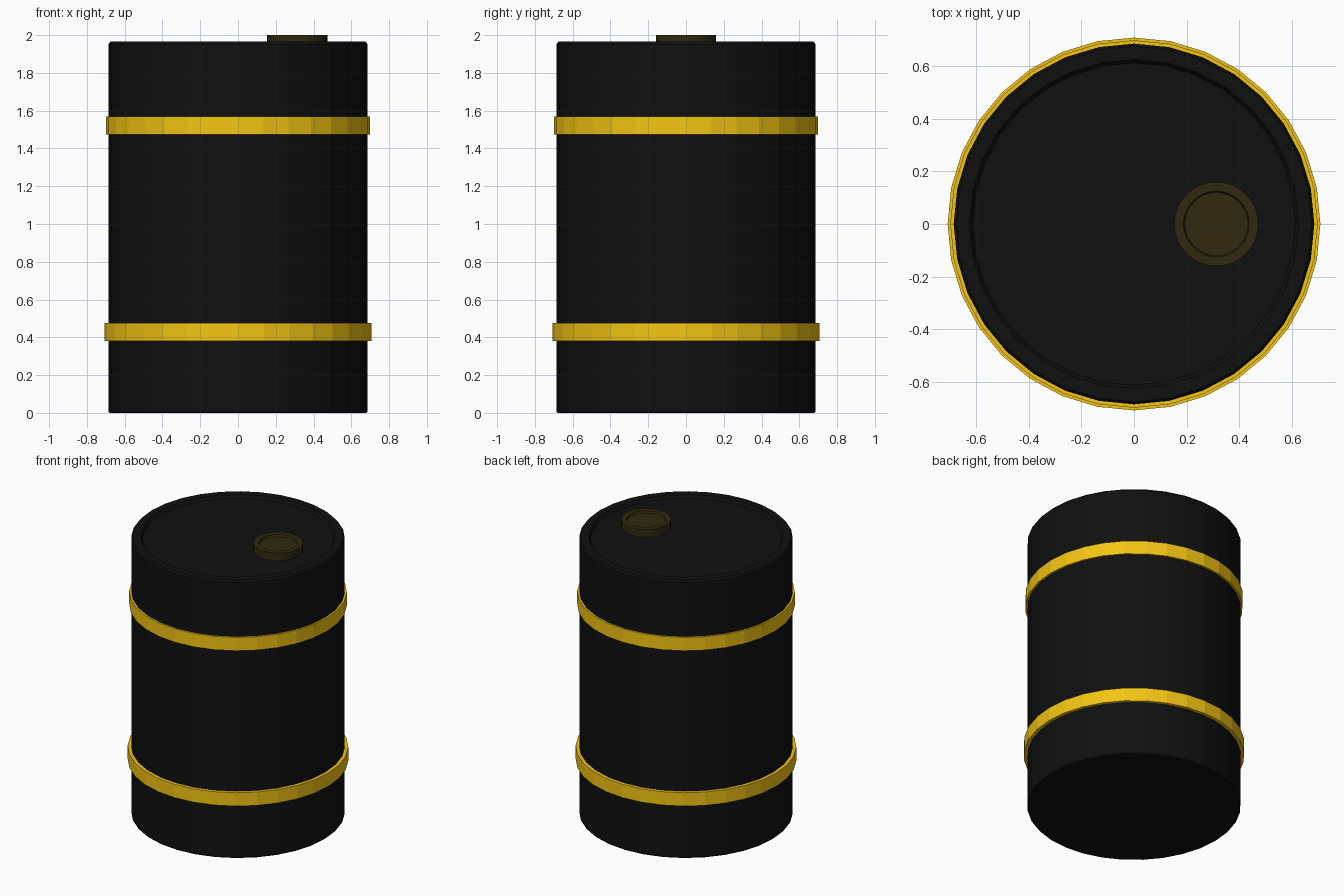
import bpy, bmesh
from math import cos, sin, pi

if "Cube" in bpy.data.objects:
    bpy.data.objects.remove(bpy.data.objects["Cube"])

SIDES = 32


def material(name, rgb):
    m = bpy.data.materials.new(name)
    m.diffuse_color = (*rgb, 1)
    m.use_nodes = True
    m.node_tree.nodes["Principled BSDF"].inputs["Base Color"].default_value = m.diffuse_color
    return m


def lathe(name, profile, mat, x=0.0, closed=False):
    """Revolve (radius, z) points; open profiles are capped at both ends."""
    bm = bmesh.new()
    rings = [[bm.verts.new((r * cos(2 * pi * i / SIDES), r * sin(2 * pi * i / SIDES), z))
              for i in range(SIDES)] for r, z in profile]
    pairs = list(zip(rings, rings[1:]))
    if closed:
        pairs.append((rings[-1], rings[0]))
    else:
        bm.faces.new(rings[0])
        bm.faces.new(rings[-1])
    for a, b in pairs:
        for i in range(SIDES):
            j = (i + 1) % SIDES
            bm.faces.new((a[i], a[j], b[j], b[i]))
    bmesh.ops.recalc_face_normals(bm, faces=bm.faces)
    mesh = bpy.data.meshes.new(name)
    bm.to_mesh(mesh)
    bm.free()
    mesh.materials.append(mat)
    ob = bpy.data.objects.new(name, mesh)
    ob.location.x = x
    bpy.context.collection.objects.link(ob)
    return ob


black = material("black_paint", (0.005, 0.005, 0.005))
yellow = material("yellow_paint", (0.9, 0.56, 0.006))
brass = material("dark_brass", (0.03, 0.022, 0.005))

# Drum body with softened edges and a recessed lid
lathe("barrel_body", [(0.68, 0), (0.685, 0.006), (0.685, 1.953), (0.675, 1.965),
                      (0.625, 1.965), (0.612, 1.945)], black)

# Two raised hoops
for name, radius, z in (("lower_band", 0.708, 0.38), ("upper_band", 0.698, 1.475)):
    lathe(name, [(0.675, z), (radius, z), (radius, z + 0.095), (0.675, z + 0.095)],
          yellow, closed=True)

# Off-centre filler cap with a dished top
lathe("filler_cap", [(0.16, 1.94), (0.16, 2.0), (0.125, 2.0), (0.12, 1.985)], brass, x=0.313)
